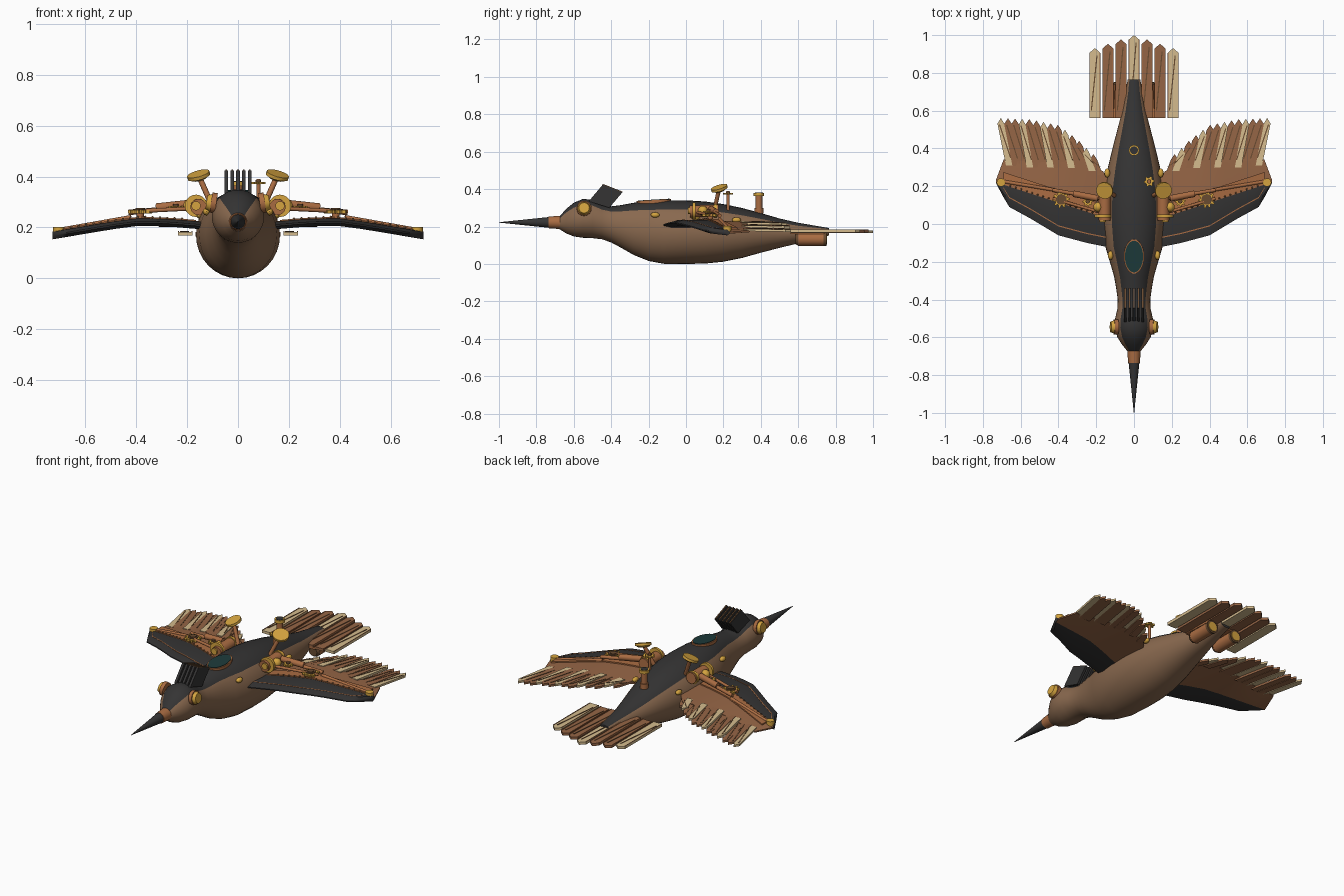
import bpy, bmesh, math
from mathutils import Vector, Matrix

if "Cube" in bpy.data.objects:
    bpy.data.objects.remove(bpy.data.objects["Cube"])

def mat(name, r, g, b):
    m = bpy.data.materials.new(name)
    m.diffuse_color = (r, g, b, 1)
    m.use_nodes = True
    m.node_tree.nodes["Principled BSDF"].inputs["Base Color"].default_value = m.diffuse_color
    return m

DARK = mat("charcoal", .035, .034, .034)
BROWN = mat("body_brown", .25, .14, .077)
COPPER = mat("copper", .40, .15, .055)
LEATHER = mat("leather", .30, .13, .06)
GOLD = mat("gold", .66, .37, .05)
CREAM = mat("cream", .66, .50, .27)
TEAL = mat("teal_glass", .012, .042, .042)
BRONZE = mat("dark_bronze", .14, .07, .03)

def finish(name, bm, *mats):
    bmesh.ops.recalc_face_normals(bm, faces=bm.faces)
    me = bpy.data.meshes.new(name)
    bm.to_mesh(me)
    bm.free()
    for m in mats:
        me.materials.append(m)
    ob = bpy.data.objects.new(name, me)
    bpy.context.collection.objects.link(ob)
    return ob

def rod(name, a, b, r1, m, r2=None, seg=20, squash=(1, 1)):
    """Cylinder or cone from point a to point b."""
    a, b = Vector(a), Vector(b)
    d = b - a
    M = Matrix.Translation((a + b) / 2) @ d.to_track_quat('Z', 'Y').to_matrix().to_4x4()
    bm = bmesh.new()
    bmesh.ops.create_cone(bm, cap_ends=True, segments=seg, radius1=r1,
                          radius2=r1 if r2 is None else r2, depth=d.length)
    bmesh.ops.scale(bm, vec=(squash[0], squash[1], 1), verts=bm.verts)
    bmesh.ops.transform(bm, matrix=M, verts=bm.verts)
    return finish(name, bm, m)

def ball(name, c, r, m, scale=(1, 1, 1)):
    bm = bmesh.new()
    bmesh.ops.create_uvsphere(bm, u_segments=14, v_segments=8, radius=r)
    bmesh.ops.scale(bm, vec=scale, verts=bm.verts)
    bmesh.ops.translate(bm, vec=c, verts=bm.verts)
    return finish(name, bm, m)

def plate(name, pts, offset, m):
    """Flat polygon of 3D points thickened along an offset vector."""
    bm = bmesh.new()
    f = bm.faces.new([bm.verts.new(p) for p in pts])
    g = bmesh.ops.extrude_face_region(bm, geom=[f])
    bmesh.ops.translate(bm, vec=offset, verts=[v for v in g['geom'] if isinstance(v, bmesh.types.BMVert)])
    return finish(name, bm, m)

def gear(name, c, r, h, m, teeth=10):
    pts = []
    for i in range(teeth * 4):
        rr = r if i % 4 < 2 else r * .72
        a = 2 * math.pi * i / (teeth * 4)
        pts.append((c[0] + rr * math.cos(a), c[1] + rr * math.sin(a), c[2]))
    plate(name, pts, (0, 0, h), m)
    rod(name + "_hub", (c[0], c[1], c[2] + h), (c[0], c[1], c[2] + h + .008), r * .4, BRONZE)

def lerp(table, x):
    for (x0, y0), (x1, y1) in zip(table, table[1:]):
        if x <= x1:
            return y0 + (y1 - y0) * max(0, (x - x0) / (x1 - x0))
    return table[-1][1]

# Body: lofted ellipses (y, top, bottom, half width), dark back over brown belly
SECT = [(-.675, .255, .185, .034), (-.64, .295, .163, .062), (-.60, .327, .147, .088), (-.55, .348, .14, .103),
        (-.50, .342, .138, .10), (-.45, .318, .132, .088), (-.40, .308, .115, .086), (-.35, .314, .088, .093),
        (-.28, .327, .048, .105), (-.20, .336, .016, .128), (-.12, .340, .001, .152), (0, .340, 0, .165),
        (.10, .334, .002, .165), (.20, .320, .012, .156), (.30, .299, .032, .138), (.40, .272, .06, .114),
        (.50, .243, .086, .088), (.60, .22, .11, .062), (.70, .203, .137, .043), (.765, .192, .152, .034)]
N = 32
bm = bmesh.new()
rings = []
for y, t, b, w in SECT:
    rings.append([bm.verts.new((w * math.sin(2 * math.pi * i / N), y,
                  (t + b) / 2 + (t - b) / 2 * math.cos(2 * math.pi * i / N))) for i in range(N)])
for r0, r1 in zip(rings, rings[1:]):
    for i in range(N):
        f = bm.faces.new((r0[i], r0[(i + 1) % N], r1[(i + 1) % N], r1[i]))
        f.material_index = 0 if (i < 4 or i >= N - 4) else 1
bm.faces.new(rings[0]).material_index = 1
bm.faces.new(rings[-1])
finish("body", bm, DARK, BROWN)

# Beak
rod("beak_collar", (0, -.665, .222), (0, -.735, .222), .036, COPPER, .031, 24)
rod("beak", (0, -.73, .222), (0, -1, .222), .029, DARK, .001, 24)

# Head crest of five upright fins
for i in range(-2, 3):
    x = i * .023
    plate("crest_fin", [(x - .007, -.52, .335), (x - .007, -.445, .424), (x - .007, -.34, .383),
                        (x - .007, -.41, .30)], (.014, 0, 0), DARK)
    plate("crest_trim", [(x - .003, -.445, .428), (x - .003, -.34, .387), (x - .003, -.343, .38),
                         (x - .003, -.446, .420)], (.006, 0, 0), BRONZE)

# Glass porthole on the back
n = Vector((0, -.06, 1)).normalized()
c = Vector((0, -.172, .336))
rod("porthole_frame", c - n * .012, c + n * .005, .054, COPPER, None, 32, (1, 1.70))
rod("porthole_glass", c, c + n * .008, .048, TEAL, None, 32, (1, 1.75))

# Tail feathers: pointed slats with a stitched diagonal
for i in range(-3, 4):
    x, tip, w = i * .069, 1 - .023 * abs(i), .029
    z = .165 + .003 * (i % 2)
    cream = i in (-3, 0, 3)
    pts = [(x - w, .56, z), (x + w, .56, z), (x + w, tip - .025, z), (x, tip, z), (x - w, tip - .025, z)]
    plate("tail_feather", pts, (0, 0, .015), CREAM if cream else LEATHER)
    plate("tail_stitch", [(x - .022, .60, z + .015), (x - .016, .60, z + .015), (x + .014, tip - .04, z + .015),
                          (x + .008, tip - .04, z + .015)], (0, 0, .002), BRONZE)
    for e in (-1, 1):
        a, b = x + e * w, x + e * (w - .004)
        plate("tail_edge", [(a, .56, z + .015), (b, .56, z + .015), (b, tip - .025, z + .015),
                            (a, tip - .025, z + .015)], (0, 0, .002), LEATHER if cream else COPPER)
plate("tail_root", [(-.11, .56, .160), (.11, .56, .160), (.10, .74, .160), (-.10, .74, .160)], (0, 0, .012), COPPER)

# Chimney and valve on the back
rod("chimney", (0, .39, .26), (0, .39, .37), .018, COPPER)
rod("chimney_rim", (0, .39, .362), (0, .39, .38), .028, GOLD)
rod("chimney_hole", (0, .39, .379), (0, .39, .382), .021, DARK)
rod("chimney_base", (0, .39, .27), (0, .39, .30), .024, COPPER)
rod("valve_stem", (.08, .225, .28), (.08, .225, .39), .008, COPPER)
gear("valve_wheel", (.08, .225, .37), .028, .008, GOLD, 6)

# Wing outline tables along the span
LEAD = [(.10, -.13), (.25, -.10), (.40, -.06), (.55, .03), (.66, .09), (.69, .14), (.73, .215)]
TRAIL = [(.10, .19), (.165, .28), (.25, .325), (.55, .33), (.69, .342), (.73, .235)]
HEIGHT = [(.10, .218), (.22, .230), (.38, .238), (.50, .222), (.73, .183)]
XS = [.10, .165, .25, .32, .40, .48, .55, .61, .66, .69, .73]
TIP = [(.22, .37), (.30, .45), (.40, .525), (.55, .555), (.72, .562)]
def spar(x): return .035 + .325 * (x - .16)

for s in (-1, 1):
    # Wing panel: dark front, leather rear, tapering to the trailing edge
    bm = bmesh.new()
    top, bot = [], []
    for x in XS:
        l, t = lerp(LEAD, x), lerp(TRAIL, x)
        m = min(max(spar(x), l + .004), t - .004)
        ys = (l, l + (m - l) * .3, m, t)
        z = lerp(HEIGHT, x)
        top.append([bm.verts.new((s * x, y, z + d)) for y, d in zip(ys, (-.012, 0, 0, -.012))])
        bot.append([bm.verts.new((s * x, y, z + d)) for y, d in zip(ys, (-.018, -.03, -.03, -.02))])
    for grid in (top, bot):
        for a, b in zip(grid, grid[1:]):
            for j in range(3):
                bm.faces.new((a[j], a[j + 1], b[j + 1], b[j])).material_index = j // 2
    for j, k in ((0, 0), (3, 1)):
        for q in range(len(XS) - 1):
            bm.faces.new((top[q][j], top[q + 1][j], bot[q + 1][j], bot[q][j])).material_index = k
    for q in (0, -1):
        for j in range(3):
            bm.faces.new((top[q][j], top[q][j + 1], bot[q][j + 1], bot[q][j]))
    finish("wing", bm, DARK, LEATHER)

    # Wing feathers fanned along the trailing edge, every third one cream
    for i in range(14):
        f = i / 13
        bx, tx = .185 + .475 * f, .215 + .49 * f
        cream = i % 3 == 1
        by, ty = lerp(TRAIL, bx) - .03, lerp(TIP, tx)
        w = .018 if cream else .020
        z = lerp(HEIGHT, bx) - .026 + (.007 if cream else .004 * (i % 3 == 0))
        pts = [(bx - w, by), (bx + w, by), (tx + w, ty - .03), (tx, ty), (tx - w, ty - .03)]
        tilt = (0, 0, -.004, -.004, -.004)
        plate("wing_feather", [(s * p[0], p[1], z + t) for p, t in zip(pts, tilt)], (0, 0, .012),
              CREAM if cream else LEATHER)
        plate("feather_stitch", [(s * px, py, z + pz) for px, py, pz in (
            (bx - .010, by + .04, .012), (bx - .004, by + .04, .012),
            (tx + .010, ty - .035, .0085), (tx + .004, ty - .035, .0085))], (0, 0, .002), BRONZE)

    # Copper spar band and seam following the wing surface
    for name, off, w, h, k0 in (("wing_spar", .035, .032, .007, 1), ("wing_seam", -.10, .003, .003, 0)):
        for a, b in zip(XS[k0:-2], XS[k0 + 1:-1]):
            ya, yb = ((spar(q) if off > 0 else lerp(LEAD, q) - off / 2) + max(off, 0) for q in (a, b))
            za, zb = lerp(HEIGHT, a) - .002, lerp(HEIGHT, b) - .002
            plate(name, [(s * a, ya - w, za), (s * b, yb - w, zb), (s * b, yb + w, zb), (s * a, ya + w, za)],
                  (0, 0, h), COPPER)
    for i in range(16):
        x = .22 + .029 * i
        ball("spar_rivet", (s * x, spar(x) + .006, lerp(HEIGHT, x) + .004), .005, BRONZE)

    # Wing-tip cap, drive rods and gears
    rod("tip_cap", (s * .705, .22, .172), (s * .705, .22, .202), .022, GOLD)
    rod("drive_rod", (s * .17, .135, .285), (s * .43, .18, .258), .010, COPPER)
    rod("outer_rod", (s * .42, .18, .240), (s * .69, .225, .192), .009, COPPER)
    rod("drive_piston", (s * .19, .135, .292), (s * .32, .16, .278), .017, COPPER)
    rod("lower_rod", (s * .17, .06, .275), (s * .43, .135, .262), .008, COPPER)
    gear("wing_gear", (s * .385, .13, .254), .046, .014, GOLD)
    rod("wing_gear_plate", (s * .385, .13, .262), (s * .385, .13, .272), .028, BRONZE)
    rod("wing_gear_post", (s * .385, .13, .22), (s * .385, .13, .26), .015, COPPER)
    gear("small_gear", (s * .245, .12, .272), .028, .012, GOLD, 8)

    # Shoulder cylinder with gold end plates
    rod("shoulder_cylinder", (s * .155, .02, .28), (s * .155, .175, .285), .032, COPPER)
    rod("shoulder_plate", (s * .165, .035, .285), (s * .165, .05, .285), .044, GOLD)
    rod("shoulder_band", (s * .155, .15, .284), (s * .155, .165, .284), .037, GOLD)
    rod("shoulder_hub", (s * .165, .01, .285), (s * .165, .04, .285), .018, GOLD)
    ball("shoulder_joint", (s * .19, .09, .285), .026, GOLD)

    # Dish on a stalk
    d = Vector((s * .28, -.30, 1)).normalized()
    p = Vector((s * .155, .178, .405))
    rod("dish_stalk", (s * .10, .15, .28), p, .011, COPPER)
    rod("dish", p - d * .007, p + d * .007, .045, GOLD, None, 24)
    rod("dish_back", p - d * .016, p - d * .006, .028, GOLD, .042)

    # Eye, side studs and tail thruster
    rod("eye_rim", (s * .085, -.545, .295), (s * .106, -.545, .298), .040, COPPER, None, 24)
    rod("eye", (s * .10, -.545, .296), (s * .124, -.545, .30), .037, GOLD, .028, 24)
    for x, y, z in ((.124, -.165, .262), (.152, .05, .25), (.142, .27, .235)):
        ball("body_stud", (s * x, y, z), .024, GOLD, (.6, 1, .6))
    rod("thruster", (s * .08, .60, .132), (s * .08, .745, .132), .035, COPPER)
    rod("thruster_cap", (s * .08, .585, .132), (s * .08, .602, .132), .026, BRONZE, .036)
    rod("thruster_rim", (s * .08, .735, .132), (s * .08, .75, .132), .037, BRONZE)
    rod("thruster_nozzle", (s * .08, .749, .132), (s * .08, .753, .132), .027, GOLD)

# Smooth shading that keeps hard edges
for ob in bpy.data.objects:
    ob.select_set(True)
    bpy.context.view_layer.objects.active = ob
bpy.ops.object.shade_smooth_by_angle(angle=math.radians(35))
